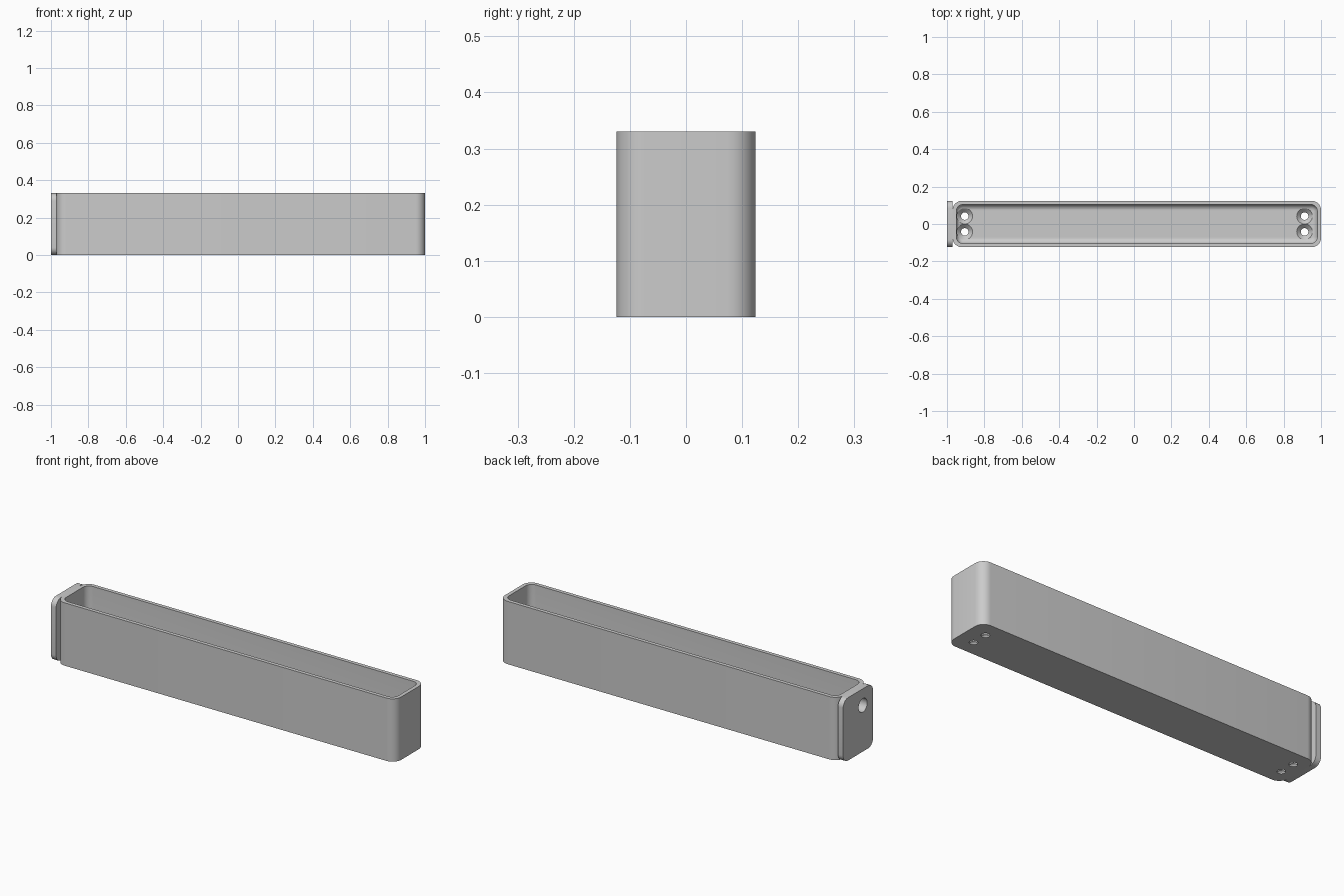
import bpy, bmesh, math
from mathutils import Matrix

if "Cube" in bpy.data.objects:
    bpy.data.objects.remove(bpy.data.objects["Cube"], do_unlink=True)

H, HALF_W, WALL, FLOOR = 0.33, 0.124, 0.02, 0.03
X0, X1 = -0.97, 1.0
CX = (X0 + X1) / 2

grey = bpy.data.materials.new("grey plastic")
grey.use_nodes = True
grey.diffuse_color = (0.6, 0.6, 0.6, 1)
grey.node_tree.nodes["Principled BSDF"].inputs["Base Color"].default_value = (0.6, 0.6, 0.6, 1)


def rounded_rect(half_a, half_b, r, steps=8):
    pts = []
    for k, (sa, sb) in enumerate([(1, 1), (-1, 1), (-1, -1), (1, -1)]):
        for i in range(steps + 1):
            t = math.pi / 2 * (k + i / steps)
            pts.append((sa * (half_a - r) + r * math.cos(t),
                        sb * (half_b - r) + r * math.sin(t)))
    return pts


def loft(name, rings):
    """Skin matching rings of 3D points and cap both ends."""
    bm = bmesh.new()
    loops = [[bm.verts.new(p) for p in ring] for ring in rings]
    for a, b in zip(loops, loops[1:]):
        for i in range(len(a)):
            j = (i + 1) % len(a)
            bm.faces.new((a[i], a[j], b[j], b[i]))
    bm.faces.new(loops[0][::-1])
    bm.faces.new(loops[-1])
    bmesh.ops.recalc_face_normals(bm, faces=bm.faces)
    mesh = bpy.data.meshes.new(name)
    bm.to_mesh(mesh)
    bm.free()
    mesh.materials.append(grey)
    obj = bpy.data.objects.new(name, mesh)
    bpy.context.collection.objects.link(obj)
    return obj


def turned(name, profile, place):
    """Round cutter from (radius, height) pairs."""
    circle = [(math.cos(t * math.pi / 16), math.sin(t * math.pi / 16)) for t in range(32)]
    return loft(name, [[place @ Matrix.Translation((r * c, r * s, h)).to_translation()
                        for c, s in circle] for r, h in profile])


def cut(obj, cutter):
    mod = obj.modifiers.new("cut", "BOOLEAN")
    mod.operation = "DIFFERENCE"
    mod.solver = "EXACT"
    mod.object = cutter
    bpy.context.view_layer.objects.active = obj
    bpy.ops.object.modifier_apply(modifier=mod.name)


# Open tray: outer wall, rim, inner wall, filleted floor
def tray_ring(inset, z, r):
    return [(CX + a, b, z) for a, b in
            rounded_rect((X1 - X0) / 2 - inset, HALF_W - inset, r)]


FILLET, CORNER = 0.03, 0.05
rings = [tray_ring(0, 0, CORNER), tray_ring(0, H, CORNER),
         tray_ring(WALL, H, CORNER - WALL + 0.005)]
for i in range(7):
    t = math.pi / 2 * i / 6
    d = FILLET * (1 - math.cos(t))
    rings.append(tray_ring(WALL + d, FLOOR + FILLET * (1 - math.sin(t)),
                           CORNER - WALL + 0.005 - d))
tray = loft("tray", rings)

# End plate with rounded corners
outline = rounded_rect(HALF_W, H / 2, 0.04)
end_plate = loft("end_plate", [[(x, a, b + H / 2) for a, b in outline] for x in (-1.0, X0)])

# Countersunk floor holes
for x in (-0.905, 0.912):
    for y in (-0.042, 0.042):
        cutter = turned("screw_cutter", [(0.02, -0.05), (0.02, 0.008), (0.042, FLOOR), (0.042, 0.1)],
                        Matrix.Translation((x, y, 0)))
        cut(tray, cutter)
        bpy.data.objects.remove(cutter, do_unlink=True)

# Round hole through the plate and end wall
cutter = turned("end_cutter", [(0.036, -0.06), (0.036, 0.06)],
                Matrix.Translation((X0, -0.04, 0.243)) @ Matrix.Rotation(math.pi / 2, 4, "Y"))
for obj in (tray, end_plate):
    cut(obj, cutter)
bpy.data.objects.remove(cutter, do_unlink=True)

# Smooth the curved surfaces, keep edges crisp
for obj in (tray, end_plate):
    bpy.ops.object.select_all(action="DESELECT")
    obj.select_set(True)
    bpy.context.view_layer.objects.active = obj
    bpy.ops.object.shade_smooth_by_angle(angle=math.radians(30))
